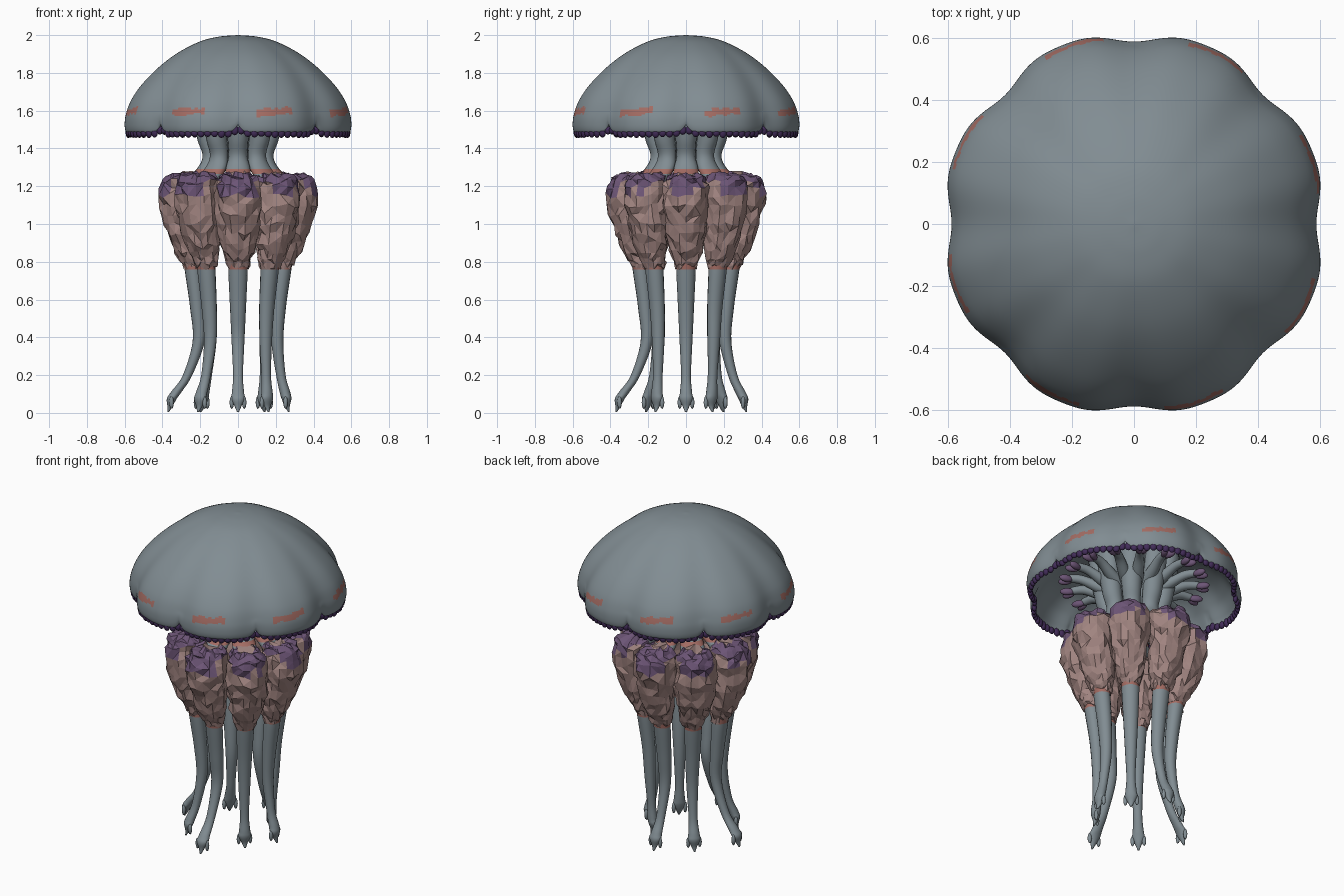
import bpy, bmesh, math, random
from mathutils import Vector

if "Cube" in bpy.data.objects:
    bpy.data.objects.remove(bpy.data.objects["Cube"])

random.seed(4)
TAU = 2 * math.pi


def material(name, rgb):
    m = bpy.data.materials.new(name)
    m.diffuse_color = (*rgb, 1)
    m.use_nodes = True
    m.node_tree.nodes["Principled BSDF"].inputs["Base Color"].default_value = m.diffuse_color
    return m


GREY = material("grey_flesh", (0.22, 0.265, 0.29))
SALMON = material("salmon_marking", (0.37, 0.15, 0.125))
PINK = material("dusty_pink_frill", (0.36, 0.235, 0.22))
PURPLE = material("muted_purple", (0.15, 0.09, 0.18))
DARK = material("dark_purple", (0.055, 0.026, 0.10))


def spline(pts, n):
    """Catmull-Rom samples through a list of tuples."""
    p = [Vector(q) for q in pts]
    p = [2 * p[0] - p[1]] + p + [2 * p[-1] - p[-2]]
    out = []
    for i in range(1, len(p) - 2):
        a, b, c, d = p[i - 1:i + 3]
        for k in range(n):
            t = k / n
            out.append(0.5 * (2 * b + (c - a) * t + (2 * a - 5 * b + 4 * c - d) * t * t
                              + (3 * b - a - 3 * c + d) * t ** 3))
    return out + [p[-2]]


def skin(bm, rings, rule=None):
    """Closed skin over rings of points; rule(i, j, centre) gives the material slot."""
    vs = [[bm.verts.new(p) for p in r] for r in rings]
    n = len(vs[0])
    for i in range(len(vs) - 1):
        for j in range(n):
            k = (j + 1) % n
            f = bm.faces.new((vs[i][j], vs[i][k], vs[i + 1][k], vs[i + 1][j]))
            if rule:
                f.material_index = rule(i, j, f.calc_center_median())
    bm.faces.new(vs[0][::-1])
    bm.faces.new(vs[-1])


def blob(bm, centre, radii, ang, slot=0, sub=2):
    """Ellipsoid with radii along radial, tangential and vertical directions."""
    res = bmesh.ops.create_icosphere(bm, subdivisions=sub, radius=1)
    c, s = math.cos(ang), math.sin(ang)
    for v in res["verts"]:
        x, y, z = v.co.x * radii[0], v.co.y * radii[1], v.co.z * radii[2]
        v.co = Vector(centre) + Vector((x * c - y * s, x * s + y * c, z))
        for f in v.link_faces:
            f.material_index = slot


def finish(bm, name, mats, smooth=True):
    bmesh.ops.recalc_face_normals(bm, faces=bm.faces[:])
    for f in bm.faces:
        f.smooth = smooth
    me = bpy.data.meshes.new(name)
    bm.to_mesh(me)
    bm.free()
    for m in mats:
        me.materials.append(m)
    ob = bpy.data.objects.new(name, me)
    bpy.context.collection.objects.link(ob)
    return ob


def polar(r, a, z):
    return Vector((r * math.cos(a), r * math.sin(a), z))


def rim_radius(a):
    return 0.587 + 0.033 * (1 - math.cos(4 * a) ** 4)


def notch(a):
    return 0.04 * (1 - abs(math.sin(4 * a))) ** 8


# Bell: scalloped dome with a hollow underside and salmon streaks
SEG, STEP = 192, 8
outer = [(0.004, 2.0), (0.1, 1.992), (0.2, 1.967), (0.32, 1.907), (0.42, 1.832), (0.51, 1.74),
         (0.567, 1.655), (0.594, 1.58), (0.6, 1.525)]
inner = [(0.594, 1.49), (0.58, 1.49), (0.567, 1.53), (0.53, 1.61), (0.45, 1.69),
         (0.3, 1.75), (0.004, 1.77)]
profile = spline(outer + inner, STEP)
rings = []
for r, z in profile:
    ring = []
    for j in range(SEG):
        a = TAU * j / SEG
        w = min(1, r / 0.6) ** 1.5
        lift = notch(a) * max(0, min(1, (1.6 - z) / 0.1))
        ring.append(polar(r * (1 + w * (rim_radius(a) / 0.6 - 1)), a, z + lift))
    rings.append(ring)
streak = [(random.uniform(1.575, 1.588), random.uniform(1.608, 1.622)) for _ in range(SEG)]


def bell_rule(i, j, c):
    if i >= STEP * 8:
        return 0
    off = (math.degrees(TAU * (j + 0.5) / SEG) - 19 + 22.5) % 45 - 22.5
    lo, hi = streak[j]
    return 1 if abs(off) < 9 and lo < profile[i][1] - off * 0.0008 < hi else 0


bm = bmesh.new()
skin(bm, rings, bell_rule)
finish(bm, "bell", [GREY, SALMON])

# Beaded purple margin tucked below the bell
bm = bmesh.new()
for k in range(104):
    a = TAU * (k + 0.5) / 104
    blob(bm, polar(rim_radius(a) - 0.02, a, 1.483 + notch(a)),
         (0.015, 0.021, random.uniform(0.021, 0.029)), a)
finish(bm, "bell_margin_beads", [DARK])

# Central stalk under the bell
bm = bmesh.new()
skin(bm, [[polar(r, TAU * j / 32, z) for j in range(32)]
          for r, z in spline([(0.23, 1.77), (0.19, 1.65), (0.16, 1.52), (0.11, 1.4), (0.06, 1.33)], 4)])
finish(bm, "central_stalk", [GREY])

# Eight mouth arms, each with a frill cluster and a long flared tail
tips = [0.26, 0.19, 0.31, 0.27, 0.36, 0.29, 0.36, 0.22]
for n in range(8):
    a = TAU * n / 8
    tip = tips[n]
    rad, tan = polar(1, a, 0), polar(1, a + math.pi / 2, 0)
    up = Vector((0, 0, 1))

    def section(r, z, wr, wt, sides):
        return [rad * (r + wr * math.cos(TAU * j / sides)) + tan * wt * math.sin(TAU * j / sides) + up * z
                for j in range(sides)]

    # (distance from axis, height, radial half width, tangential half width)
    mid = 0.205 + (tip - 0.205) * 0.4
    path = [(0.2, 1.74, 0.06, 0.07), (0.18, 1.58, 0.06, 0.065), (0.16, 1.45, 0.056, 0.055),
            (0.142, 1.36, 0.046, 0.05), (0.17, 1.29, 0.05, 0.065), (0.25, 1.2, 0.06, 0.07),
            (0.27, 1.0, 0.05, 0.06), (0.242, 0.8, 0.047, 0.052), (0.233, 0.72, 0.044, 0.05),
            (0.215, 0.55, 0.038, 0.042), (0.208, 0.38, 0.032, 0.034), (mid, 0.2, 0.025, 0.026),
            (tip - (tip - mid) * 0.35, 0.11, 0.028, 0.032), (tip - (tip - mid) * 0.1, 0.075, 0.026, 0.036),
            (tip, 0.035, 0.014, 0.018), (tip + 0.01, 0.004, 0.004, 0.005)]
    bm = bmesh.new()
    skin(bm, [section(*q, 16) for q in spline(path, 6)],
         lambda i, j, c: 1 if 1.262 < c.z < 1.29 or 0.755 < c.z < 0.8 else 0)
    # side prongs of the tail tip
    for s in (-1, 1):
        blob(bm, rad * (tip - 0.008) + tan * s * 0.033 + up * 0.055, (0.012, 0.012, 0.034), a)
    finish(bm, f"mouth_arm_{n + 1}", [GREY, SALMON])

    # Faceted frill cluster, purple on its crown
    shape = [(0.265, 1.27, 0.05, 0.05), (0.29, 1.25, 0.1, 0.095), (0.302, 1.2, 0.116, 0.118),
             (0.302, 1.1, 0.113, 0.118), (0.288, 1.0, 0.102, 0.11), (0.267, 0.9, 0.088, 0.094),
             (0.248, 0.82, 0.068, 0.073), (0.235, 0.772, 0.05, 0.054)]
    bm = bmesh.new()
    rows = []
    for q in spline(shape, 2):
        grow = random.uniform(0.94, 1.05)
        row = section(q[0], q[1], q[2] * grow, q[3] * grow, 18)
        centre = rad * q[0] + up * q[1]
        rows.append([centre + (p - centre) * random.uniform(0.88, 1.1)
                     + up * random.uniform(-0.016, 0.012) for p in row])

    def crown(i, j, c):
        inside = abs(c.dot(tan)) < 0.098 and c.dot(rad) > 0.24
        return 1 if c.z > (1.155 if inside else 1.235) + random.uniform(-0.015, 0.02) else 0

    skin(bm, rows, crown)
    bmesh.ops.triangulate(bm, faces=bm.faces[:])
    finish(bm, f"frill_cluster_{n + 1}", [PINK, PURPLE], False)

# Sixteen short side branches with purple forked tips, inside the bell
bm = bmesh.new()
for n in range(16):
    a = TAU * (n + 0.5) / 16
    side = polar(1, a + math.pi / 2, 0)
    rows = []
    for r, z, w in spline([(0.13, 1.51, 0.04), (0.22, 1.55, 0.034), (0.3, 1.585, 0.027),
                           (0.37, 1.59, 0.022)], 5):
        rows.append([polar(r, a, z + w * math.sin(TAU * j / 12)) + side * w * math.cos(TAU * j / 12)
                     for j in range(12)])
    skin(bm, rows)
    for s in (-1, 1):
        blob(bm, polar(0.39, a, 1.58) + side * s * 0.018, (0.042, 0.018, 0.022), a + s * 0.3, 1)
finish(bm, "side_branches", [GREY, PURPLE])
